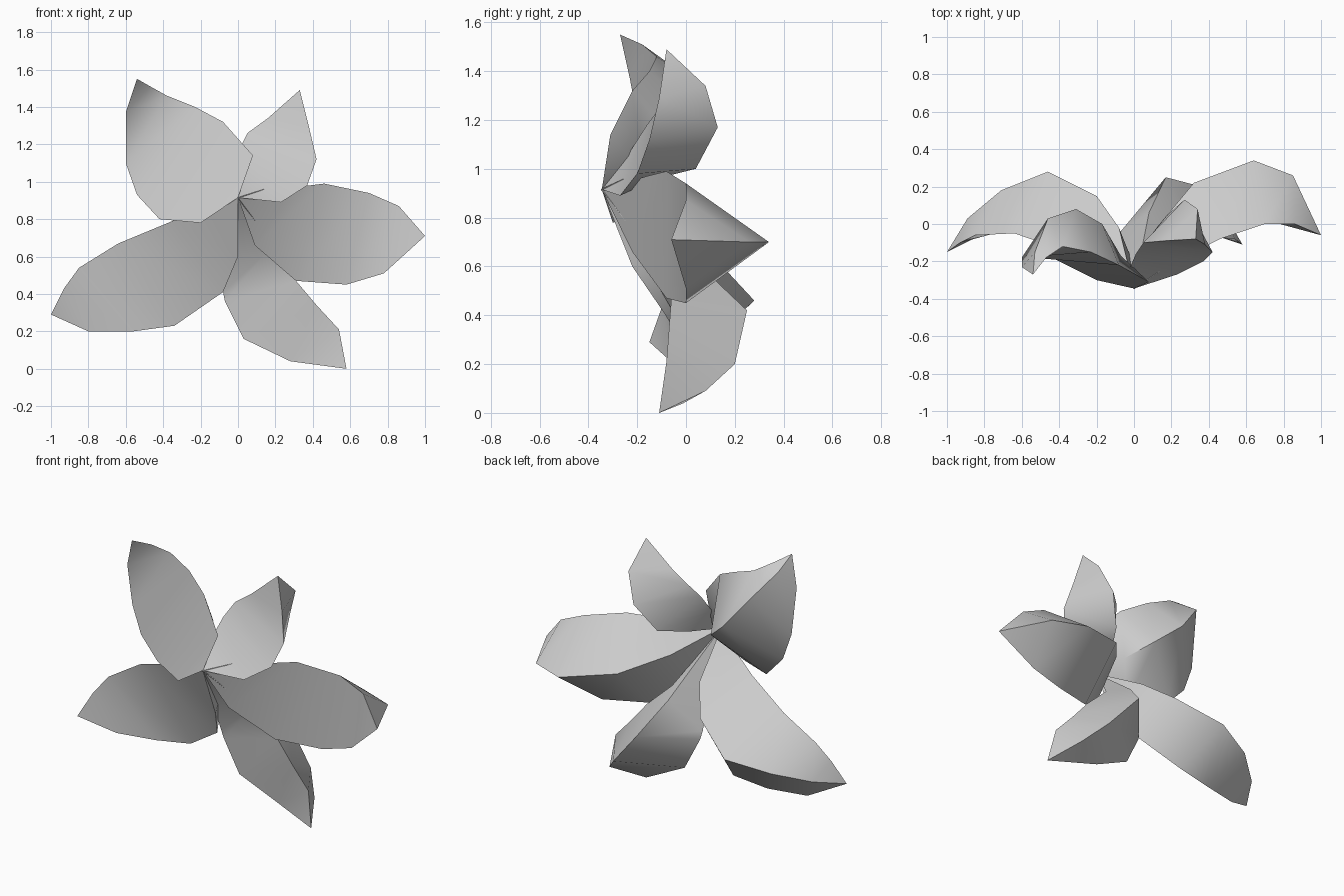
import bpy
import bmesh
from mathutils import Vector

default_cube = bpy.data.objects.get("Cube")
if default_cube:
    bpy.data.objects.remove(default_cube, do_unlink=True)

# Single petal colour
petal_grey = bpy.data.materials.new("petal_grey")
petal_grey.use_nodes = True
colour = (0.6, 0.6, 0.6, 1.0)
petal_grey.diffuse_color = colour
petal_grey.node_tree.nodes["Principled BSDF"].inputs["Base Color"].default_value = colour

# All petals and stamens spring from this point
HEART = Vector((0, -.345, .915))


def add_object(name, bm):
    """Turn a bmesh into a smooth shaded object with sharp creases."""
    bmesh.ops.recalc_face_normals(bm, faces=bm.faces)
    mesh = bpy.data.meshes.new(name)
    bm.to_mesh(mesh)
    bm.free()
    mesh.materials.append(petal_grey)
    obj = bpy.data.objects.new(name, mesh)
    bpy.context.collection.objects.link(obj)
    bpy.ops.object.select_all(action="DESELECT")
    obj.select_set(True)
    bpy.context.view_layer.objects.active = obj
    bpy.ops.object.shade_smooth_by_angle(angle=.8)
    return obj


def petal(name, tip, rim_a, keel, rim_b):
    """Loft a hollow-backed petal: triangular sections between heart and tip."""
    bm = bmesh.new()
    start = bm.verts.new(HEART)
    end = bm.verts.new(tip)
    rails = [[bm.verts.new(point) for point in rail] for rail in (rim_a, keel, rim_b)]
    for index, rail in enumerate(rails):
        neighbour = rails[(index + 1) % len(rails)]
        bm.faces.new((start, rail[0], neighbour[0]))
        for k in range(len(rail) - 1):
            bm.faces.new((rail[k], rail[k + 1], neighbour[k + 1], neighbour[k]))
        bm.faces.new((rail[-1], end, neighbour[-1]))
    return add_object(name, bm)


def stamen(name, tip, radius=.004):
    """Thin spike from the heart of the flower."""
    bm = bmesh.new()
    direction = Vector(tip) - HEART
    bmesh.ops.create_cone(bm, cap_ends=True, segments=6, radius1=radius,
                          radius2=radius / 2, depth=direction.length)
    turn = direction.to_track_quat("Z", "Y").to_matrix()
    bmesh.ops.rotate(bm, verts=bm.verts, matrix=turn)
    bmesh.ops.translate(bm, verts=bm.verts, vec=HEART + direction / 2)
    return add_object(name, bm)


# Petals: tip, one rim, back ridge, other rim
petal("upper_right_petal", (-.54, -.27, 1.55),
      [(-.2, -.3, .78), (-.42, -.19, .8), (-.54, -.18, .93), (-.6, -.18, 1.1), (-.6, -.23, 1.37)],
      [(-.07, -.17, .97), (-.17, 0, 1.05), (-.31, .08, 1.17), (-.46, .03, 1.36), (-.53, -.15, 1.48)],
      [(.08, -.31, 1.14), (-.08, -.22, 1.32), (-.23, -.15, 1.4), (-.38, -.12, 1.46), (-.47, -.18, 1.51)])

petal("upper_left_petal", (.33, -.08, 1.49),
      [(-.02, -.23, 1.07), (.01, -.16, 1.18), (.05, -.1, 1.26), (.16, -.09, 1.34)],
      [(.07, -.12, .96), (.17, .04, 1), (.27, .13, 1.17), (.34, .08, 1.34)],
      [(.23, -.27, .89), (.37, -.2, .98), (.42, -.15, 1.12), (.38, -.11, 1.29)])

petal("side_left_petal", (1, -.06, .71),
      [(.3, -.16, .97), (.46, -.08, .99), (.7, 0, .94), (.86, 0, .87)],
      [(.12, -.02, .84), (.32, .22, .76), (.64, .34, .7), (.85, .26, .7)],
      [(.09, -.22, .66), (.31, -.08, .47), (.58, 0, .45), (.78, 0, .51)])

petal("lower_left_petal", (.58, -.11, 0),
      [(-.08, -.05, .41), (-.07, -.04, .36), (.03, -.03, .16), (.28, -.01, .04)],
      [(.08, .06, .6), (.17, .25, .42), (.36, .2, .2), (.47, .08, .09)],
      [(.15, -.08, .62), (.31, -.06, .47), (.42, -.07, .34), (.54, -.08, .21)])

petal("side_right_petal", (-1, -.15, .29),
      [(-.15, -.25, .87), (-.35, -.15, .79), (-.64, -.05, .67), (-.85, -.06, .54), (-.93, -.1, .43)],
      [(-.08, -.02, .73), (-.2, .15, .6), (-.46, .28, .46), (-.71, .18, .4), (-.89, .03, .34)],
      [(0, -.22, .6), (-.08, -.09, .41), (-.34, .02, .23), (-.56, 0, .2), (-.8, -.05, .2)])

# Stamens
stamen("upper_stamen", (.14, -.25, .96))
stamen("lower_stamen", (.13, -.21, .74))
